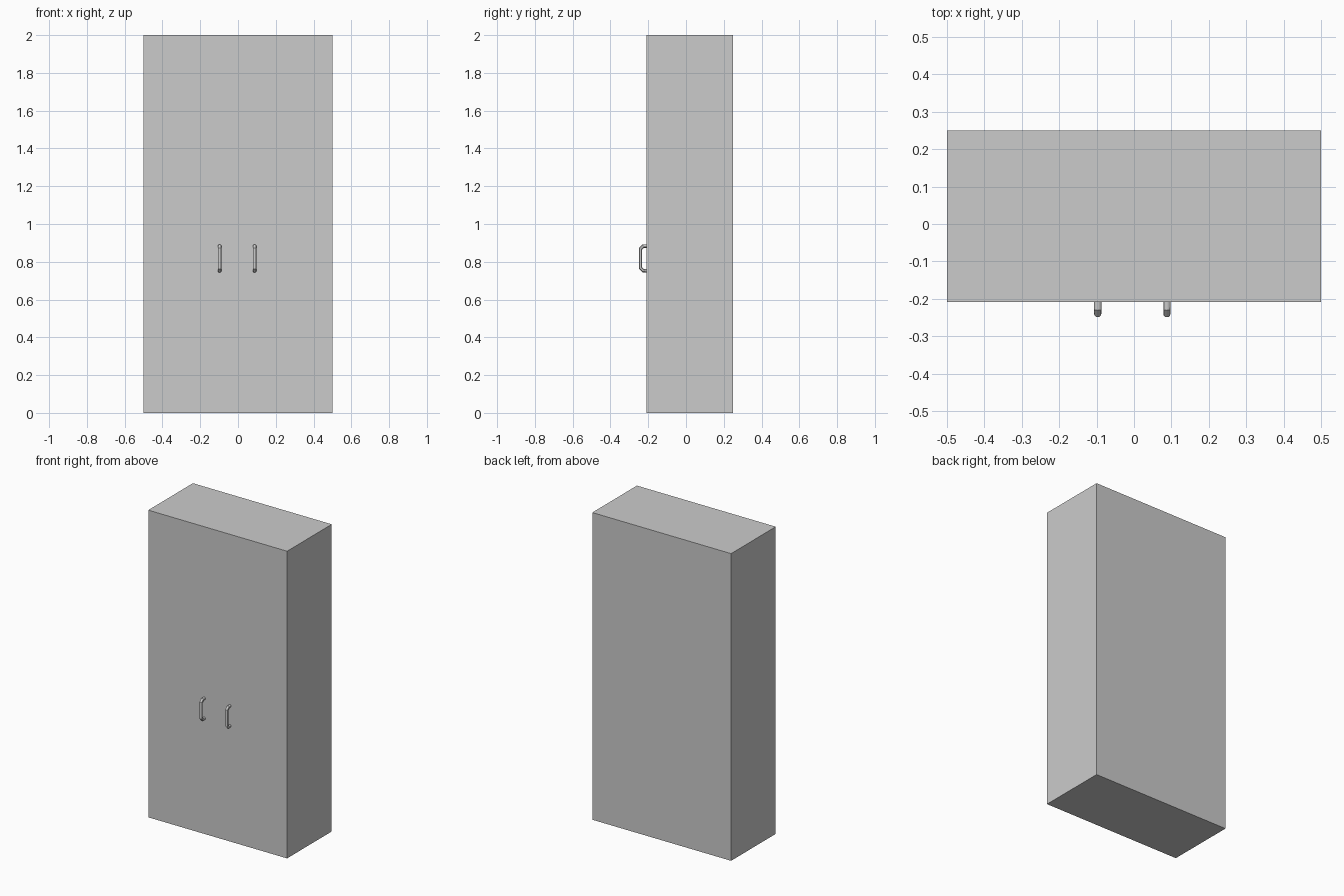
import bpy

if "Cube" in bpy.data.objects:
    bpy.data.objects.remove(bpy.data.objects["Cube"])


def box(name, lo, hi):
    size = [b - a for a, b in zip(lo, hi)]
    mid = [(a + b) / 2 for a, b in zip(lo, hi)]
    bpy.ops.mesh.primitive_cube_add(size=1, location=mid)
    ob = bpy.context.object
    ob.name = name
    ob.scale = size
    bpy.ops.object.transform_apply(location=False, rotation=False, scale=True)
    return ob


def handle(name, x):
    # Bent round bar with chamfered corners
    path = [(-0.205, 0.8825), (-0.227, 0.8825), (-0.2405, 0.869),
            (-0.2405, 0.766), (-0.227, 0.7525), (-0.205, 0.7525)]
    cu = bpy.data.curves.new(name, 'CURVE')
    cu.dimensions = '3D'
    cu.bevel_depth = 0.0095
    cu.bevel_resolution = 4
    cu.use_fill_caps = True
    sp = cu.splines.new('POLY')
    sp.points.add(len(path) - 1)
    for p, (y, z) in zip(sp.points, path):
        p.co = (0, y, z, 1)
    ob = bpy.data.objects.new(name, cu)
    ob.location.x = x
    bpy.context.collection.objects.link(ob)
    bpy.ops.object.select_all(action='DESELECT')
    ob.select_set(True)
    bpy.context.view_layer.objects.active = ob
    bpy.ops.object.convert(target='MESH')
    bpy.ops.object.shade_smooth_by_angle()


# Cabinet body and thin front panel
box("cabinet_body", (-0.5, -0.205, 0), (0.5, 0.25, 2))
box("front_panel", (-0.5, -0.209, 0), (0.5, -0.205, 2))

# Pair of door handles
handle("handle_left", -0.097)
handle("handle_right", 0.088)
